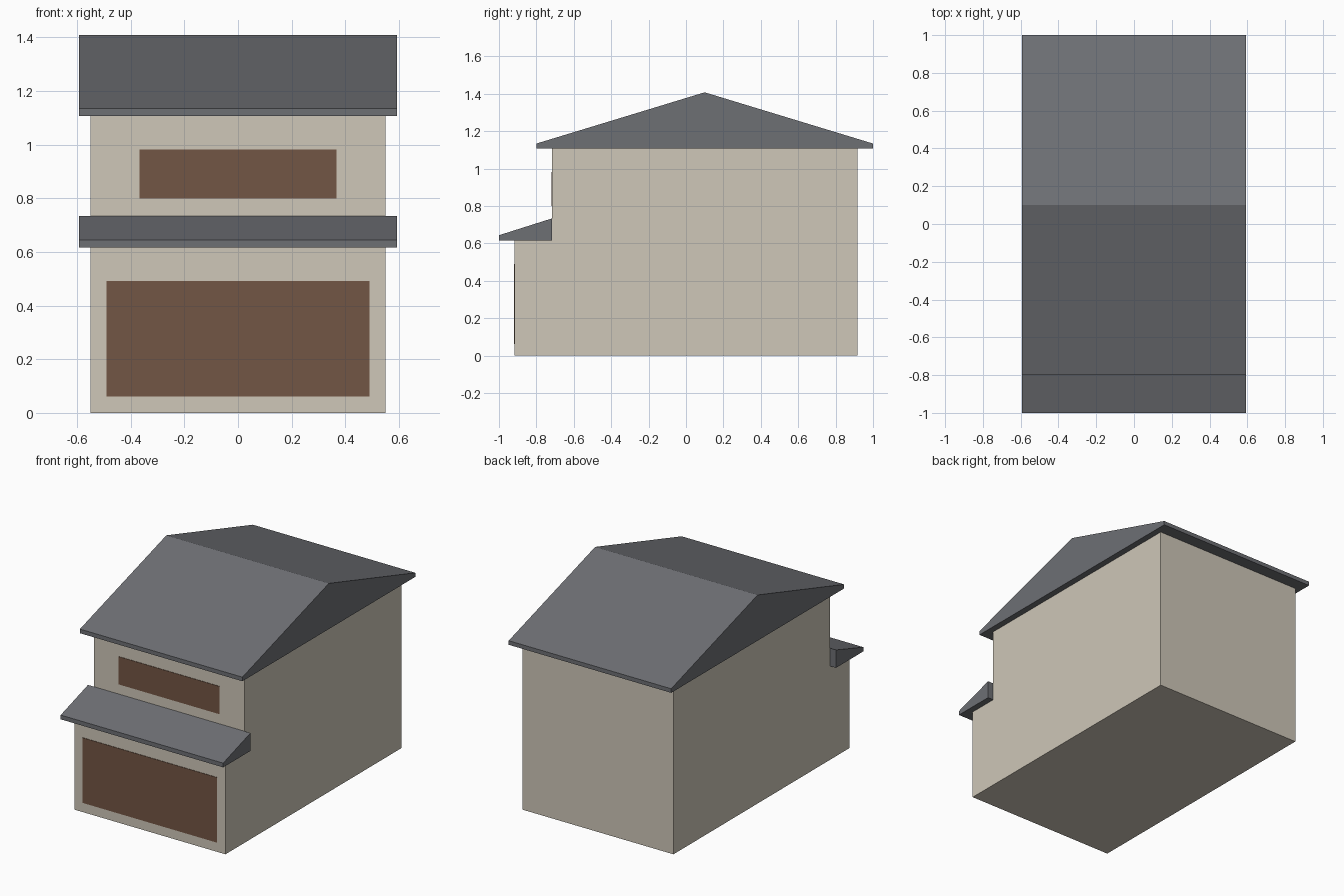
import bpy

if "Cube" in bpy.data.objects:
    bpy.data.objects.remove(bpy.data.objects["Cube"])


def material(name, color):
    m = bpy.data.materials.new(name)
    m.diffuse_color = (*color, 1)
    m.use_nodes = True
    m.node_tree.nodes["Principled BSDF"].inputs["Base Color"].default_value = m.diffuse_color
    return m


WALL = material("plaster", (0.62, 0.57, 0.48))
ROOF = material("slate", (0.155, 0.16, 0.175))
WOOD = material("wood", (0.17, 0.092, 0.058))


def extrude_profile(name, profile, half_width, mat):
    """Side profile of (y, z) points, counter-clockwise seen from +x, extruded across x."""
    n = len(profile)
    verts = [(x, y, z) for x in (-half_width, half_width) for y, z in profile]
    faces = [tuple(reversed(range(n))), tuple(range(n, 2 * n))]
    faces += [(i, (i + 1) % n, (i + 1) % n + n, i + n) for i in range(n)]
    mesh = bpy.data.meshes.new(name)
    mesh.from_pydata(verts, [], faces)
    mesh.materials.append(mat)
    obj = bpy.data.objects.new(name, mesh)
    bpy.context.collection.objects.link(obj)
    return obj


def panel(name, half_width, front_y, z0, z1):
    """Thin panel standing just proud of a front wall."""
    y0, y1 = front_y - 0.003, front_y
    extrude_profile(name, [(y0, z0), (y1, z0), (y1, z1), (y0, z1)], half_width, WOOD)


FRONT, STEP, BACK = -0.916, -0.716, 0.916
EAVE, LOW_EAVE = 1.107, 0.616

# Stepped house body
extrude_profile("walls", [(FRONT, 0), (BACK, 0), (BACK, EAVE), (STEP, EAVE),
                          (STEP, LOW_EAVE), (FRONT, LOW_EAVE)], 0.55, WALL)

# Main gable roof, ridge running across x
extrude_profile("main_roof", [(-0.8, EAVE), (1.0, EAVE), (1.0, 1.134),
                              (0.1, 1.408), (-0.8, 1.134)], 0.592, ROOF)

# Lean-to roof over the ground floor front
extrude_profile("porch_roof", [(-1.0, LOW_EAVE), (STEP, LOW_EAVE),
                               (STEP, 0.734), (-1.0, 0.644)], 0.592, ROOF)

# Front openings
panel("shop_front", 0.49, FRONT, 0.062, 0.491)
panel("upper_window", 0.368, STEP, 0.799, 0.982)
